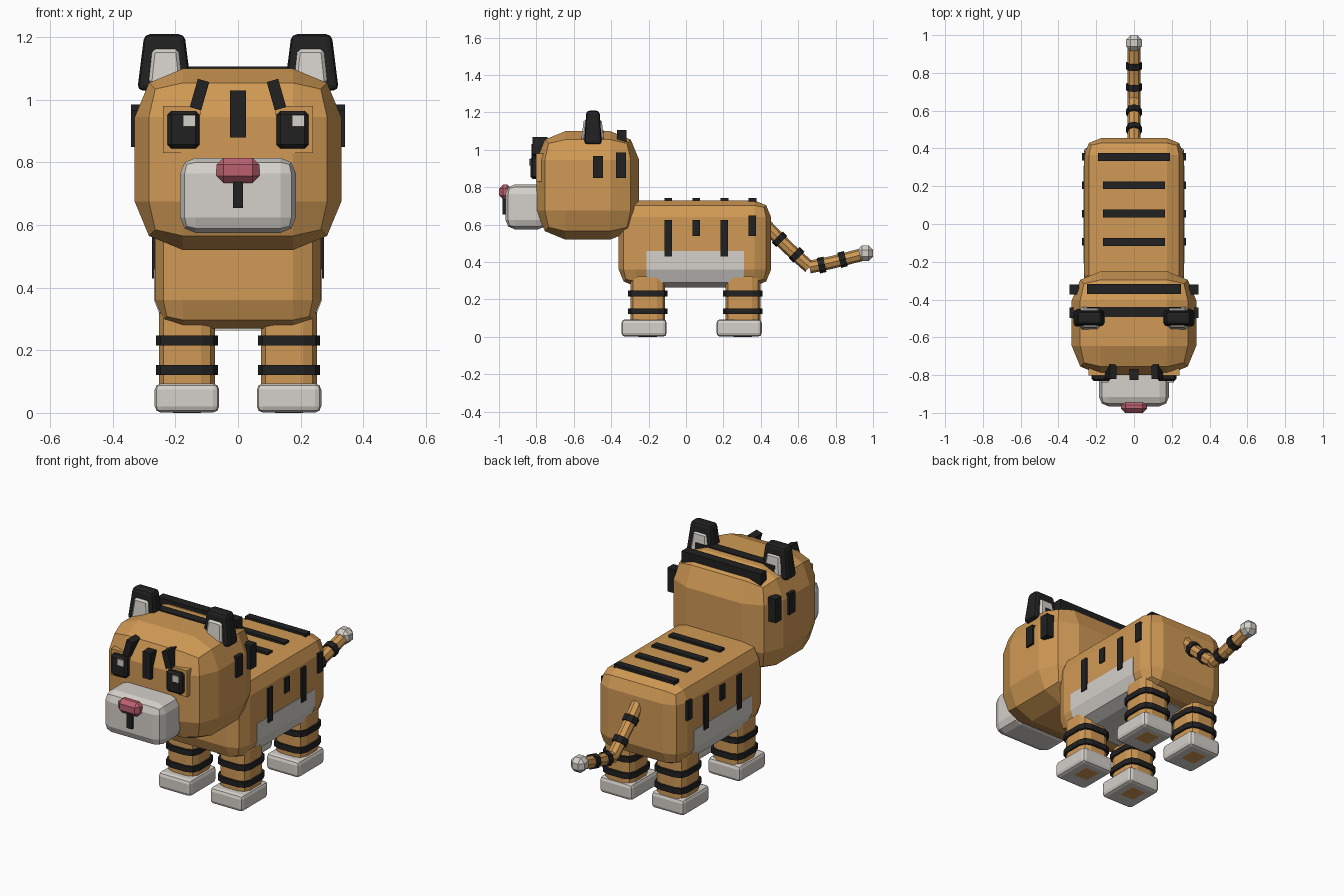
import bpy, bmesh
from math import radians
from mathutils import Matrix, Vector

if "Cube" in bpy.data.objects:
    bpy.data.objects.remove(bpy.data.objects["Cube"], do_unlink=True)


def material(name, rgb):
    m = bpy.data.materials.new(name)
    m.use_nodes = True
    m.diffuse_color = (*rgb, 1)
    bsdf = m.node_tree.nodes["Principled BSDF"]
    bsdf.inputs["Base Color"].default_value = (*rgb, 1)
    bsdf.inputs["Roughness"].default_value = 0.8
    return m


orange = material("orange fur", (0.63, 0.32, 0.09))
cream = material("pale fur", (0.66, 0.63, 0.59))
black = material("black stripe", (0.015, 0.015, 0.015))
pink = material("pink nose", (0.50, 0.12, 0.16))


def finish(name, bm, mat):
    bmesh.ops.recalc_face_normals(bm, faces=bm.faces[:])
    mesh = bpy.data.meshes.new(name)
    bm.to_mesh(mesh)
    bm.free()
    mesh.materials.append(mat)
    obj = bpy.data.objects.new(name, mesh)
    bpy.context.collection.objects.link(obj)
    return obj


def box(name, mat, x, y, z, bevel=0.0, segments=2, upright=False, taper=1.0, tilt=0.0):
    """Box from (min, max) ranges; rounded edges, narrowed top, tilt about y."""
    lo, hi = Vector((x[0], y[0], z[0])), Vector((x[1], y[1], z[1]))
    size = hi - lo
    bm = bmesh.new()
    bmesh.ops.create_cube(bm, size=1)
    bmesh.ops.scale(bm, vec=size, verts=bm.verts)
    for v in bm.verts:
        if v.co.z > 0:
            v.co.x *= taper
            v.co.y *= taper
    if bevel:
        edges = [e for e in bm.edges if not upright
                 or abs(e.verts[0].co.z - e.verts[1].co.z) > size.z / 2]
        bmesh.ops.bevel(bm, geom=edges, offset=bevel, segments=segments,
                        profile=0.5, affect='EDGES', clamp_overlap=True)
    bm.transform(Matrix.Translation((lo + hi) / 2) @ Matrix.Rotation(tilt, 4, 'Y'))
    return finish(name, bm, mat)


def around(c, half):
    return (c - half, c + half)


def rod(name, mat, a, b, radius):
    """Eight-sided rod between two points."""
    a, b = Vector(a), Vector(b)
    bm = bmesh.new()
    bmesh.ops.create_cone(bm, cap_ends=True, segments=8, radius1=radius,
                          radius2=radius, depth=(b - a).length)
    turn = (b - a).to_track_quat('Z', 'Y').to_matrix().to_4x4()
    bm.transform(Matrix.Translation((a + b) / 2) @ turn)
    return finish(name, bm, mat)


# Body and head
box("body", orange, (-.265, .265), (-.36, .455), (.27, .73), .09)
box("head", orange, (-.33, .33), (-.8, -.25), (.52, 1.1), .155)

# Belly patch: a cross-section extruded along the body
half = [(.268, .46), (.268, .36), (.242, .292), (.178, .264)]
outline = half + [(-px, pz) for px, pz in reversed(half)]
bm = bmesh.new()
face = bm.faces.new([bm.verts.new((px, -.21, pz)) for px, pz in outline])
extruded = bmesh.ops.extrude_face_region(bm, geom=[face])["geom"]
bmesh.ops.translate(bm, vec=(0, .52, 0),
                    verts=[g for g in extruded if isinstance(g, bmesh.types.BMVert)])
finish("belly_patch", bm, cream)

# Back stripes and flank stripes
for i, y in enumerate((-.095, .055, .205, .355)):
    wide = .19 if i == 3 else .163
    box(f"back_stripe_{i}", black, (-wide, wide), around(y, .021), (.69, .743))
    low = .43 if i % 2 == 0 else .54
    high = .65 if i == 3 else .625
    for side, s in (("left", 1), ("right", -1)):
        box(f"{side}_flank_stripe_{i}", black, around(s * .258, .016),
            around(y, .02), (low, high))

# Muzzle, nose and mouth
box("muzzle", cream, (-.185, .185), (-.965, -.74), (.575, .815), .05)
box("nose", pink, (-.068, .068), (-1, -.935), (.735, .815), .022, 1)
box("mouth_line", black, (-.016, .016), (-.98, -.95), (.655, .745))

# Stripes on the head
box("forehead_stripe", black, (-.025, .025), (-.825, -.77), (.88, 1.03))
box("crown_stripe_front", black, (-.25, .25), (-.492, -.44), (1.03, 1.106))
box("crown_stripe_back", black, (-.25, .25), (-.37, -.317), (1.02, 1.106))

for side, s in (("left", 1), ("right", -1)):
    # Eyes with sockets and highlights
    box(f"{side}_eye_socket", orange, around(s * .18, .06), (-.802, -.74), (.83, .98))
    box(f"{side}_eye", black, around(s * .174, .051), (-.832, -.78), (.845, .965), .012, 1)
    box(f"{side}_eye_highlight", cream, around(s * .174 + .018, .02),
        (-.839, -.83), (.915, .952))
    box(f"{side}_brow_stripe", black, around(s * .123, .019), (-.82, -.74),
        around(1.017, .047), tilt=-s * radians(16))

    # Cheek stripes
    for part, y, high in (("front", -.47, .968), ("back", -.347, .985)):
        box(f"{side}_cheek_stripe_{part}", black, around(s * .317, .025),
            around(y, .027), (.85, high))

    # Ears
    box(f"{side}_ear", black, around(s * .235, .087), (-.545, -.45), (1.03, 1.21),
        .018, taper=.74)
    box(f"{side}_inner_ear", cream, around(s * .232, .054), (-.56, -.438), (1.05, 1.162),
        .01, 1, taper=.78)

    # Legs, leg bands and paws
    for part, y in (("front", -.204), ("back", .304)):
        x = s * .163
        box(f"{side}_{part}_leg", orange, around(x, .089), around(y, .093), (0, .362), .045)
        box(f"{side}_{part}_paw", cream, around(x, .103), around(y - .02, .121),
            (.001, .094), .02)
        for z in (.137, .231):
            box(f"{side}_{part}_leg_band_{round(z * 10)}", black, around(x, .099),
                around(y, .105), around(z, .016), .05, upright=True)

# Tail with bands and a pale tip
path = [(0, .41, .615), (0, .5, .52), (0, .59, .435), (0, .66, .373),
        (0, .78, .398), (0, .95, .442)]
for i, (a, b) in enumerate(zip(path, path[1:])):
    rod(f"tail_section_{i}", orange, a, b, .034)
for i, (y, z, dy, dz) in enumerate(((.5, .522, .7, -.7), (.592, .438, .7, -.7),
                                    (.725, .384, .97, .2), (.837, .414, .97, .25))):
    mid, step = Vector((0, y, z)), Vector((0, dy, dz)) * .018
    rod(f"tail_band_{i}", black, mid - step, mid + step, .042)
box("tail_tip", cream, (-.042, .042), (.916, 1), (.405, .489), .024, 1)
